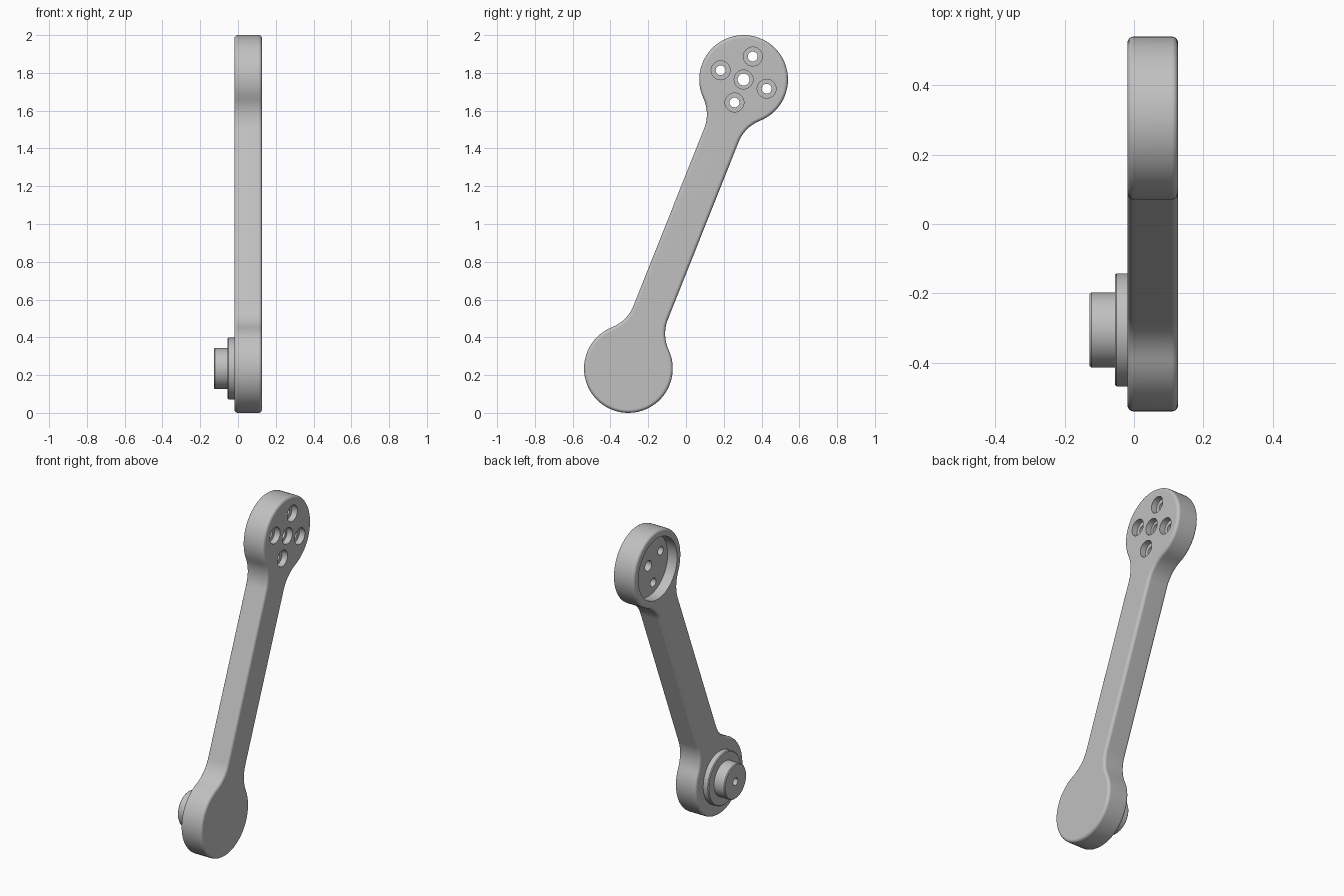
import bpy, bmesh
from math import atan2, cos, sin, pi, sqrt, radians
from mathutils import Vector

if "Cube" in bpy.data.objects:
    bpy.data.objects.remove(bpy.data.objects["Cube"])

# Main dimensions
BACK, FRONT = -0.019, 0.127          # plate faces along x
HEAD_R, ARM_W, FILLET = 0.235, 0.098, 0.203
TOP = Vector((0, 0.305, 1.765))
LOW = Vector((0, -0.305, 0.235))
MID = (TOP + LOW) / 2
HALF = (TOP - LOW).length / 2
ALONG = (TOP - LOW).normalized()
ACROSS = Vector((0, ALONG.z, -ALONG.y))

grey = bpy.data.materials.new("satin grey")
grey.use_nodes = True
grey.diffuse_color = (0.53, 0.53, 0.53, 1)
grey.node_tree.nodes["Principled BSDF"].inputs["Base Color"].default_value = grey.diffuse_color


def make_object(name, bm):
    bmesh.ops.recalc_face_normals(bm, faces=bm.faces)
    mesh = bpy.data.meshes.new(name)
    bm.to_mesh(mesh)
    bm.free()
    mesh.materials.append(grey)
    obj = bpy.data.objects.new(name, mesh)
    bpy.context.collection.objects.link(obj)
    return obj


def lathe(name, centre, profile, steps=64):
    """Turn a closed (x, radius) profile about an axis parallel to x."""
    bm = bmesh.new()
    verts = [bm.verts.new(centre + Vector((x, 0, r))) for x, r in profile]
    edges = [bm.edges.new(pair) for pair in zip(verts, verts[1:])]
    bmesh.ops.spin(bm, geom=verts + edges, cent=centre, axis=(1, 0, 0),
                   angle=2 * pi, steps=steps)
    bmesh.ops.remove_doubles(bm, verts=bm.verts, dist=0.0001)
    return make_object(name, bm)


def activate(obj):
    bpy.ops.object.select_all(action='DESELECT')
    obj.select_set(True)
    bpy.context.view_layer.objects.active = obj


def arc(cx, cy, r, a, b, n):
    return [(cx + r * cos(a + (b - a) * i / n), cy + r * sin(a + (b - a) * i / n))
            for i in range(n + 1)]


# Arm outline: one quarter (fillet, then head), mirrored and turned
fx = ARM_W + FILLET
drop = sqrt((HEAD_R + FILLET) ** 2 - fx ** 2)
quarter = arc(fx, HALF - drop, FILLET, pi, atan2(drop, -fx), 10)
quarter += arc(0, HALF, HEAD_R, atan2(-drop, fx), pi / 2, 24)[1:]
upper = quarter + [(-v, u) for v, u in reversed(quarter[:-1])]
outline = upper + [(-v, -u) for v, u in upper]

bm = bmesh.new()
face = bm.faces.new([bm.verts.new(MID + ACROSS * v + ALONG * u + Vector((BACK, 0, 0)))
                     for v, u in outline])
extruded = bmesh.ops.extrude_face_region(bm, geom=[face])["geom"]
bmesh.ops.translate(bm, vec=(FRONT - BACK, 0, 0),
                    verts=[g for g in extruded if isinstance(g, bmesh.types.BMVert)])
arm = make_object("crank_arm", bm)

bevel = arm.modifiers.new("rounded rim", 'BEVEL')
bevel.width, bevel.segments = 0.018, 4
bevel.limit_method, bevel.angle_limit = 'ANGLE', radians(60)

# Cutters: round pocket behind the upper head, and counterbored bolt holes
cutters = [lathe("pocket_cutter", TOP,
                 [(-0.1, 0), (-0.1, 0.19), (0.046, 0.19), (0.046, 0)])]
offsets = [Vector((0, 0, 0))] + [d * s * 0.131 for d in (ALONG, ACROSS) for s in (1, -1)]
for i, offset in enumerate(offsets):
    bore = 0.026 if i else 0.032
    cutters.append(lathe("bolt_hole_cutter", TOP + offset,
                         [(0, 0), (0, bore), (0.09, bore), (0.09, 0.05), (0.2, 0.05), (0.2, 0)],
                         32))
for cutter in cutters:
    cutter.hide_render = True
    cut = arm.modifiers.new("cut", 'BOOLEAN')
    cut.object, cut.operation, cut.solver = cutter, 'DIFFERENCE', 'EXACT'

activate(arm)
for name in [m.name for m in arm.modifiers]:
    bpy.ops.object.modifier_apply(modifier=name)
for cutter in cutters:
    bpy.data.objects.remove(cutter)

# Stepped pivot on the lower head: flange and drilled hub
flange = lathe("pivot_flange", LOW,
               [(0, 0), (0, 0.163), (-0.05, 0.163), (-0.055, 0.158), (-0.055, 0)])
hub = lathe("pivot_hub", LOW,
            [(-0.04, 0), (-0.04, 0.108), (-0.123, 0.108), (-0.128, 0.103),
             (-0.128, 0.023), (-0.075, 0.023), (-0.075, 0)])

# Smooth shading with crisp edges
for obj in (arm, flange, hub):
    activate(obj)
    bpy.ops.object.shade_smooth_by_angle(angle=radians(35))
    weighted = obj.modifiers.new("flat faces stay flat", 'WEIGHTED_NORMAL')
    weighted.keep_sharp = True
